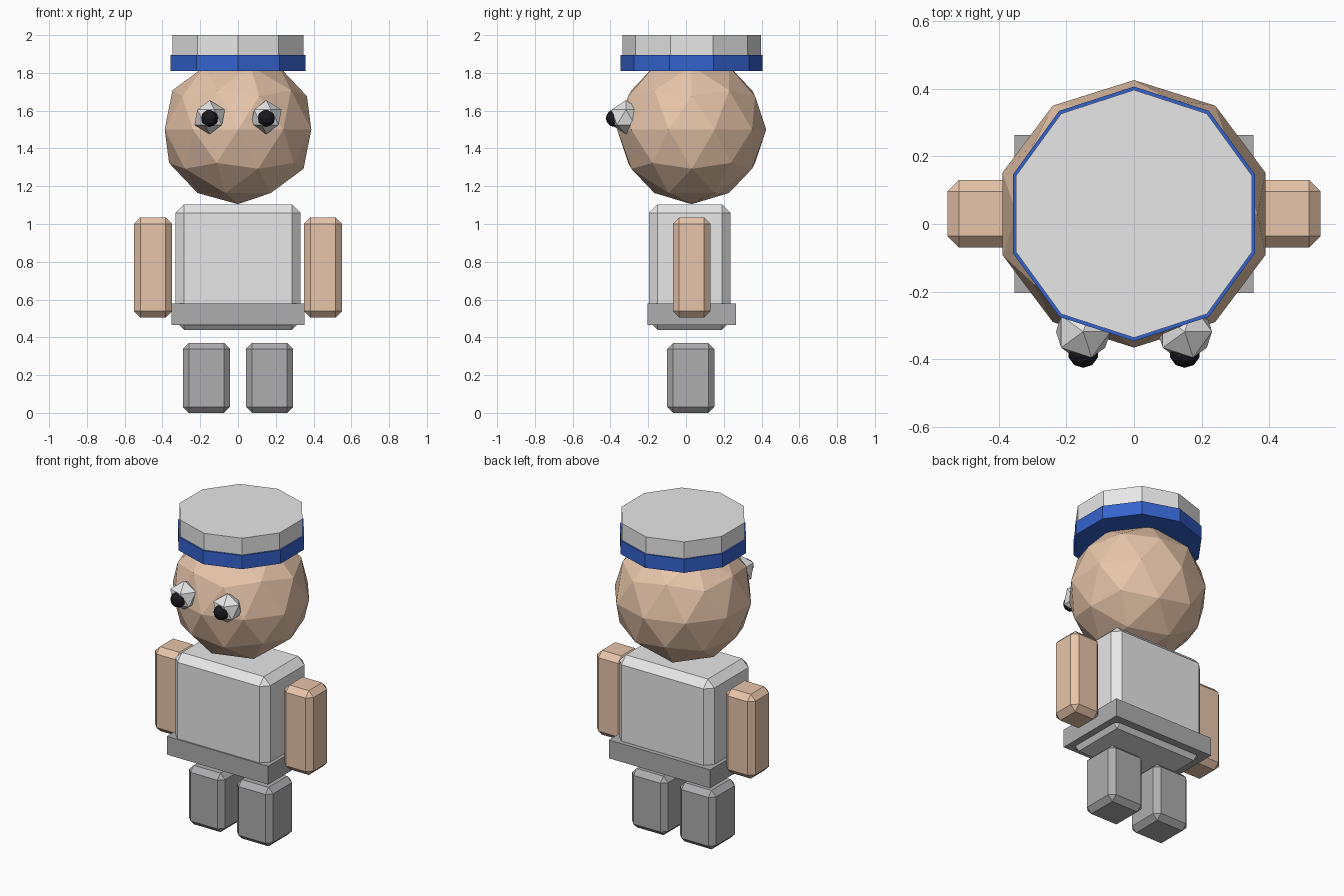
import bpy

if "Cube" in bpy.data.objects:
    bpy.data.objects.remove(bpy.data.objects["Cube"], do_unlink=True)

MID_Y = 0.03


def material(name, rgb):
    mat = bpy.data.materials.new(name)
    mat.use_nodes = True
    colour = (*rgb, 1)
    mat.diffuse_color = colour
    shader = next(n for n in mat.node_tree.nodes if n.type == "BSDF_PRINCIPLED")
    shader.inputs["Base Color"].default_value = colour
    return mat


skin = material("skin", (0.8, 0.56, 0.40))
light_grey = material("light_grey", (0.8, 0.8, 0.8))
mid_grey = material("mid_grey", (0.42, 0.42, 0.43))
blue = material("blue", (0.035, 0.125, 0.61))
black = material("black", (0.01, 0.01, 0.014))


def finish(name, mat):
    obj = bpy.context.object
    obj.name = name
    obj.data.name = name
    obj.data.materials.append(mat)
    return obj


def box(name, mat, centre, size, chamfer=0):
    bpy.ops.mesh.primitive_cube_add(size=1, location=centre)
    obj = finish(name, mat)
    obj.scale = size
    bpy.ops.object.transform_apply(location=False, rotation=False, scale=True)
    if chamfer:
        mod = obj.modifiers.new("chamfer", "BEVEL")
        mod.width = chamfer
        mod.segments = 1
    return obj


def ball(name, mat, centre, radii, detail):
    bpy.ops.mesh.primitive_ico_sphere_add(subdivisions=detail, radius=1, location=centre)
    obj = finish(name, mat)
    obj.scale = radii
    return obj


def disc(name, mat, radius, bottom, top):
    bpy.ops.mesh.primitive_cylinder_add(
        vertices=10, radius=radius, depth=top - bottom,
        location=(0, MID_Y, (bottom + top) / 2))
    return finish(name, mat)


# Torso and belt
box("torso", light_grey, (0, 0.02, 0.772), (0.66, 0.43, 0.665), 0.045)
box("belt", mid_grey, (0, MID_Y, 0.522), (0.705, 0.467, 0.115))

# Head and hat
ball("head", skin, (0, MID_Y, 1.5), (0.408, 0.395, 0.395), 2)
disc("hat_band", blue, 0.376, 1.81, 1.895)
disc("hat_top", light_grey, 0.366, 1.89, 2.0)

# Limbs and eyes on both sides
for side, s in (("left", 1), ("right", -1)):
    box(side + "_arm", skin, (s * 0.45, MID_Y, 0.77), (0.203, 0.2, 0.53), 0.034)
    box(side + "_leg", mid_grey, (s * 0.167, 0.025, 0.185), (0.25, 0.25, 0.37), 0.032)
    ball(side + "_eye", light_grey, (s * 0.15, -0.318, 1.565), (0.09, 0.09, 0.09), 1)
    ball(side + "_pupil", black, (s * 0.15, -0.379, 1.56), (0.046, 0.046, 0.046), 2)
